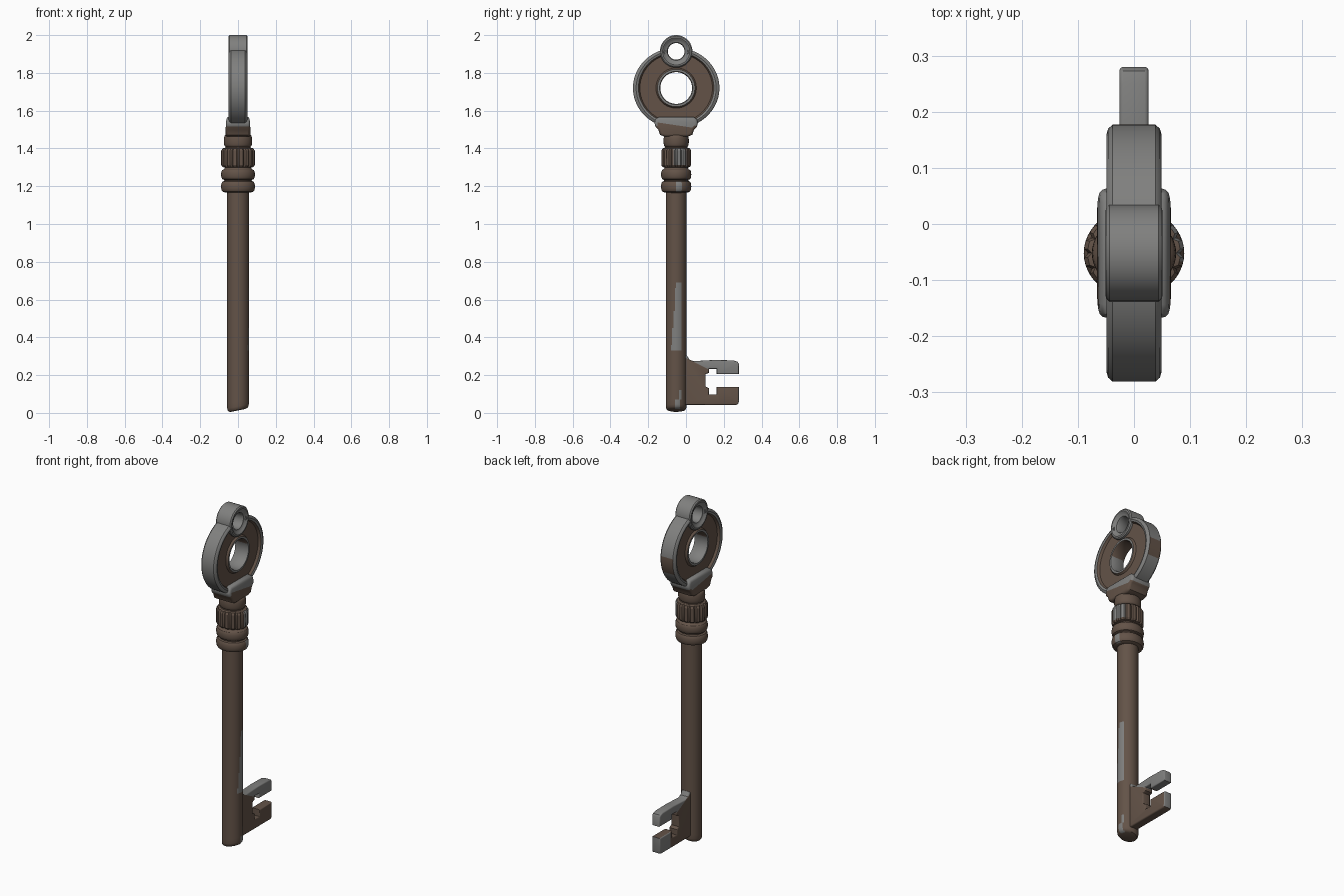
import bpy, bmesh, math
from mathutils import Vector

if "Cube" in bpy.data.objects:
    bpy.data.objects.remove(bpy.data.objects["Cube"])

CY = -0.052          # y of the key's long axis
BOW_Z = 1.72         # centre height of the bow


def material(name, rgb):
    m = bpy.data.materials.new(name)
    m.diffuse_color = (*rgb, 1)
    m.use_nodes = True
    m.node_tree.nodes["Principled BSDF"].inputs["Base Color"].default_value = m.diffuse_color
    return m


MATS = [material("rusty brown", (0.125, 0.086, 0.064)),
        material("worn steel grey", (0.215, 0.215, 0.21))]


def finish(name, bm, rule, angle=35):
    """Colour faces by rule(centre, normal) and make a smooth shaded object."""
    bmesh.ops.recalc_face_normals(bm, faces=bm.faces)
    bm.normal_update()
    for f in bm.faces:
        f.material_index = int(rule(f.calc_center_median(), f.normal))
    me = bpy.data.meshes.new(name)
    bm.to_mesh(me)
    bm.free()
    ob = bpy.data.objects.new(name, me)
    bpy.context.collection.objects.link(ob)
    for m in MATS:
        me.materials.append(m)
    bpy.ops.object.select_all(action='DESELECT')
    ob.select_set(True)
    bpy.context.view_layer.objects.active = ob
    bpy.ops.object.shade_smooth_by_angle(angle=math.radians(angle))
    return ob


def revolve(profile, place, n, closed=False):
    """Sweep (radius, height) points round; place(r, h, angle) gives the position."""
    bm = bmesh.new()
    rings = [[bm.verts.new(place(r, h, 2 * math.pi * k / n)) for k in range(n)]
             for r, h in profile]
    pairs = list(zip(rings, rings[1:]))
    if closed:
        pairs.append((rings[-1], rings[0]))
    else:
        bm.faces.new(rings[0])
        bm.faces.new(rings[-1])
    for a, b in pairs:
        for k in range(n):
            j = (k + 1) % n
            bm.faces.new((a[k], a[j], b[j], b[k]))
    return bm


def plate(outline, half, bevel):
    """Extrude a (y, z) outline to both sides of x = 0 and round its rims."""
    bm = bmesh.new()
    f = bm.faces.new([bm.verts.new((-half, y, z)) for y, z in outline])
    out = bmesh.ops.extrude_face_region(bm, geom=[f])
    for v in out['geom']:
        if isinstance(v, bmesh.types.BMVert):
            v.co.x = half
    rims = [e for e in bm.edges if abs(e.verts[0].co.x - e.verts[1].co.x) < 1e-6]
    bmesh.ops.bevel(bm, geom=rims, offset=bevel, segments=3, profile=0.5, affect='EDGES')
    return bm


# Shaft with slanted, rounded tip and a worn streak on the right side
def shaft_place(r, h, a):
    x, y = 1.04 * r * math.cos(a), r * math.sin(a)
    if h < 0.1:
        h += 0.2 * x
    return (x, CY + y, h)


def shaft_rule(c, n):
    if c.x < 0.02:
        return False
    y, z = c.y, c.z
    streak = 0.33 < z < 0.68 and -0.052 - 0.025 * (0.7 - z) / 0.35 < y < -0.026
    tip = 0.02 < z < 0.065 and -0.06 < y < -0.03 or 0.06 < z < 0.12 and -0.04 < y < -0.025
    return streak or tip


prof = [(0.036, 0.013), (0.047, 0.016), (0.053, 0.024), (0.055, 0.035)]
prof += [(0.055, 0.06 + 0.03 * i) for i in range(39)]
finish("shaft", revolve(prof, shaft_place, 48), shaft_rule)


# Collar beads, slightly wider in x than in y
def collar_place(r, h, a):
    return (1.12 * r * math.cos(a), CY + r * math.sin(a), h)


def bead(z0, z1, r, neck):
    zc, hz = (z0 + z1) / 2, (z1 - z0) / 2
    return [(neck + (r - neck) * math.cos(t) ** 0.6, zc + hz * math.sin(t))
            for t in [math.radians(d) for d in (-85, -60, -40, -20, 0, 20, 40, 60, 85)]]


prof = [(0.05, 1.165)] + bead(1.168, 1.228, 0.08, 0.06) + bead(1.234, 1.29, 0.08, 0.062)
prof += [(0.06, 1.30), (0.06, 1.405)] + bead(1.408, 1.472, 0.067, 0.055) + [(0.055, 1.5)]
finish("collar_beads", revolve(prof, collar_place, 48),
       lambda c, n: c.x > 0.07 and 1.17 < c.z < 1.225 and -0.05 < c.y < -0.025)

# Fluted band between the beads
def band_place(r, h, a):
    k = round(a / (2 * math.pi) * 64) % 4
    if r > 0.07 and k == 0:
        r -= 0.007
    return (1.13 * r * math.cos(a), CY + r * math.sin(a), h)


finish("fluted_band", revolve([(0.06, 1.298), (0.073, 1.302), (0.079, 1.312), (0.079, 1.34),
                               (0.079, 1.388), (0.073, 1.4), (0.06, 1.404)], band_place, 64),
       lambda c, n: c.x > 0.06 and 1.32 < c.z < 1.395 and -0.07 < c.y < 0.0, 25)


# Bow: ring with raised rims and sunken brown panels, a little flatter in height
def bow_place(r, h, a):
    sz = 1 - 0.07 * max(0, (r - 0.1) / 0.13)
    return (h, CY + r * math.cos(a), BOW_Z + sz * r * math.sin(a))


half = [(0.084, 0.036), (0.088, 0.043), (0.099, 0.043), (0.107, 0.032), (0.192, 0.032),
        (0.200, 0.045), (0.212, 0.049), (0.222, 0.046), (0.229, 0.038)]
prof = half + [(r, -h) for r, h in reversed(half)]


def bow_rule(c, n):
    d = math.hypot(c.y - CY, (c.z - BOW_Z))
    if abs(n.x) < 0.5 and d > 0.2:                       # rust patch on the back edge
        return not (c.y > 0.16 and 1.64 < c.z < 1.74)
    if d < 0.086:
        return c.z < 1.75
    return not (abs(c.x) < 0.04 and abs(n.x) > 0.3)


bow = finish("bow", revolve(prof, bow_place, 80, True), bow_rule)

# Cut the hanging hole through the bow's top
bpy.ops.mesh.primitive_cylinder_add(vertices=32, radius=0.06, depth=0.4,
                                    location=(0, CY, 1.915), rotation=(0, math.pi / 2, 0))
cutter = bpy.context.object
cutter.name = "hanging_hole_cutter"
cutter.data.materials.append(MATS[1])
mod = bow.modifiers.new("hole", 'BOOLEAN')
mod.operation, mod.object, mod.solver = 'DIFFERENCE', cutter, 'EXACT'
bpy.context.view_layer.objects.active = bow
bpy.ops.object.modifier_apply(modifier=mod.name)
bpy.data.objects.remove(cutter)

# Small hanging ring
half = [(0.044, 0.03), (0.048, 0.038), (0.058, 0.040), (0.064, 0.046), (0.072, 0.051),
        (0.080, 0.050), (0.086, 0.044)]
prof = half + [(r, -h) for r, h in reversed(half)]
finish("hanging_ring", revolve(prof, lambda r, h, a: (h, CY + r * math.cos(a),
       1.914 + r * math.sin(a)), 48, True), lambda c, n: True)

# Cap joining bow and collar: grey face, rusty below
right = [(0.06, 1.462), (0.085, 1.472), (0.095, 1.5), (0.11, 1.515), (0.115, 1.535),
         (0.109, 1.556), (0.092, 1.567)]
outline = [(CY + y, z) for y, z in right] + [(CY - y, z) for y, z in reversed(right)]
bm = plate(outline, 0.066, 0.014)
bmesh.ops.bisect_plane(bm, geom=bm.verts[:] + bm.edges[:] + bm.faces[:],
                       plane_co=(0, 0, 1.515), plane_no=(0, 0.15, 1))
for v in bm.verts:                                       # lean inwards to the bow
    v.co.x *= 1 - 1.2 * max(0, v.co.z - 1.5)
finish("cap", bm, lambda c, n: c.z > 1.52)

# Bit: two prongs with a cross shaped slot
outline = [(-0.06, 0.042), (0.265, 0.042), (0.276, 0.047), (0.28, 0.06), (0.28, 0.138),
           (0.162, 0.138), (0.162, 0.098), (0.122, 0.098), (0.122, 0.13), (0.104, 0.14),
           (0.104, 0.205), (0.122, 0.212), (0.122, 0.233), (0.162, 0.233), (0.162, 0.205),
           (0.28, 0.205), (0.28, 0.26), (0.273, 0.271), (0.25, 0.278), (0.15, 0.28),
           (0.04, 0.274), (0.018, 0.282), (0.004, 0.305), (-0.06, 0.305)]
bm = plate(outline, 0.026, 0.007)
for co, no in (((0, 0.03, 0.275), (0, 0.5, 1)), ((0, 0.18, 0), (0, 1, 0))):
    bmesh.ops.bisect_plane(bm, geom=bm.verts[:] + bm.edges[:] + bm.faces[:],
                           plane_co=co, plane_no=no)


def bit_rule(c, n):
    upper = c.z > 0.18 and (c.z - 0.275) + 0.5 * (c.y - 0.03) > 0
    return upper or c.y > 0.275 or (c.y > 0.18 and n.x < -0.5)


finish("bit", bm, bit_rule)
